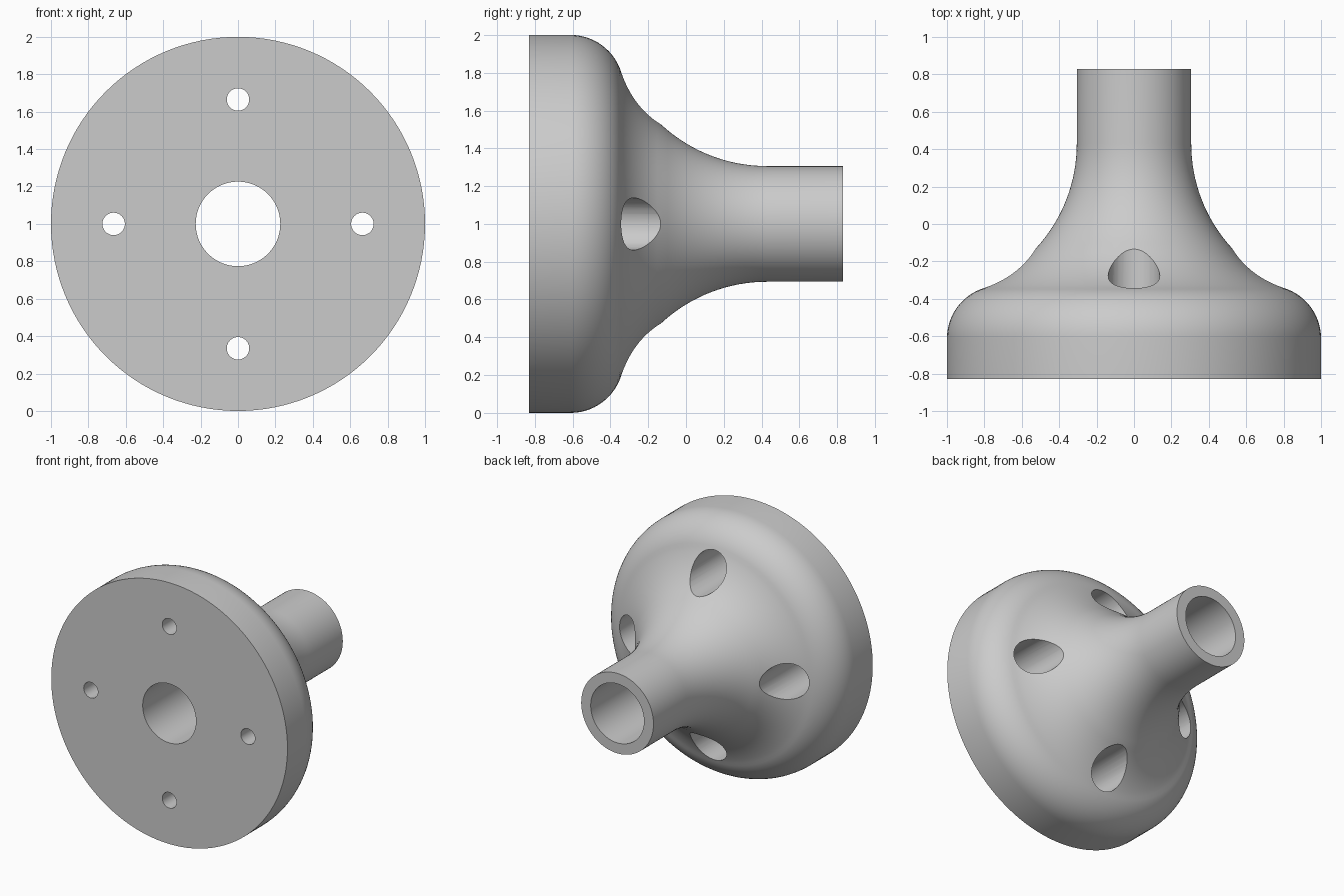
import bpy
import bmesh
from math import cos, sin, radians, tau, pi, hypot, atan2
from mathutils import Matrix

cube = bpy.data.objects.get("Cube")
if cube:
    bpy.data.objects.remove(cube, do_unlink=True)

grey = bpy.data.materials.new("plain_grey")
grey.use_nodes = True
colour = (0.6, 0.6, 0.6, 1)
grey.diffuse_color = colour
grey.node_tree.nodes["Principled BSDF"].inputs["Base Color"].default_value = colour


def arc(start, end, sweep, steps):
    """Points (radius, y) of an arc from start to end; the sign of sweep sets the bulge."""
    dr, dy = end[0] - start[0], end[1] - start[1]
    chord = hypot(dr, dy)
    sweep = radians(sweep)
    size = chord / (2 * sin(abs(sweep) / 2))
    heading = atan2(dy, dr) - sweep / 2
    side = pi / 2 if sweep > 0 else -pi / 2
    centre = (start[0] + size * cos(heading + side), start[1] + size * sin(heading + side))
    first = heading - side
    return [(centre[0] + size * cos(first + sweep * i / steps),
             centre[1] + size * sin(first + sweep * i / steps)) for i in range(steps + 1)]


def lathe(name, profile, segments, location):
    """Turn a closed (radius, y) profile around the y axis."""
    bm = bmesh.new()
    rings = []
    for radius, y in profile:
        if radius == 0:
            rings.append([bm.verts.new((0, y, 0))] * segments)
        else:
            rings.append([bm.verts.new((radius * cos(tau * i / segments), y,
                                        radius * sin(tau * i / segments)))
                          for i in range(segments)])
    for a, b in zip(rings, rings[1:] + rings[:1]):
        if a[0] is a[1] and b[0] is b[1]:
            continue
        for i in range(segments):
            j = (i + 1) % segments
            corners = list(dict.fromkeys((a[i], a[j], b[j], b[i])))
            bm.faces.new(corners)
    bmesh.ops.recalc_face_normals(bm, faces=bm.faces)
    mesh = bpy.data.meshes.new(name)
    bm.to_mesh(mesh)
    bm.free()
    mesh.materials.append(grey)
    obj = bpy.data.objects.new(name, mesh)
    obj.location = location
    bpy.context.collection.objects.link(obj)
    return obj


FRONT, BACK, BORE, TUBE = -0.83, 0.83, 0.226, 0.306
shoulder, waist = (0.8, -0.342), (0.52, -0.125)

# Flanged body: disc rim, rounded shoulder, two flares, tube and centre bore
profile = [(BORE, FRONT), (1, FRONT)]
profile += arc((1, -0.61), shoulder, 73, 14)
profile += arc(shoulder, waist, -30, 10)[1:]
profile += arc(waist, (TUBE, 0.43), -42.4, 16)[1:]
profile += [(TUBE, BACK), (BORE, BACK)]
body = lathe("flanged_body", profile, 128, (0, 0, 1))

# Four stepped screw holes, narrow in front and wide behind
hole = [(0, -1), (0.06, -1), (0.06, -0.68), (0.138, -0.68), (0.138, 0.3), (0, 0.3)]
for k in range(4):
    spot = Matrix.Rotation(k * pi / 2, 3, 'Y') @ Matrix.Translation((0.665, 0, 0)).translation
    cutter = lathe("screw_hole_cutter", hole, 48, (spot.x, 0, 1 + spot.z))
    cutter.hide_render = True
    cut = body.modifiers.new("screw_hole", 'BOOLEAN')
    cut.operation = 'DIFFERENCE'
    cut.solver = 'EXACT'
    cut.object = cutter
    bpy.context.view_layer.objects.active = body
    bpy.ops.object.modifier_apply(modifier=cut.name)
    bpy.data.objects.remove(cutter, do_unlink=True)

# Smooth curves with sharp rims
bpy.ops.object.select_all(action='DESELECT')
body.select_set(True)
bpy.context.view_layer.objects.active = body
bpy.ops.object.shade_smooth_by_angle(angle=radians(30))
